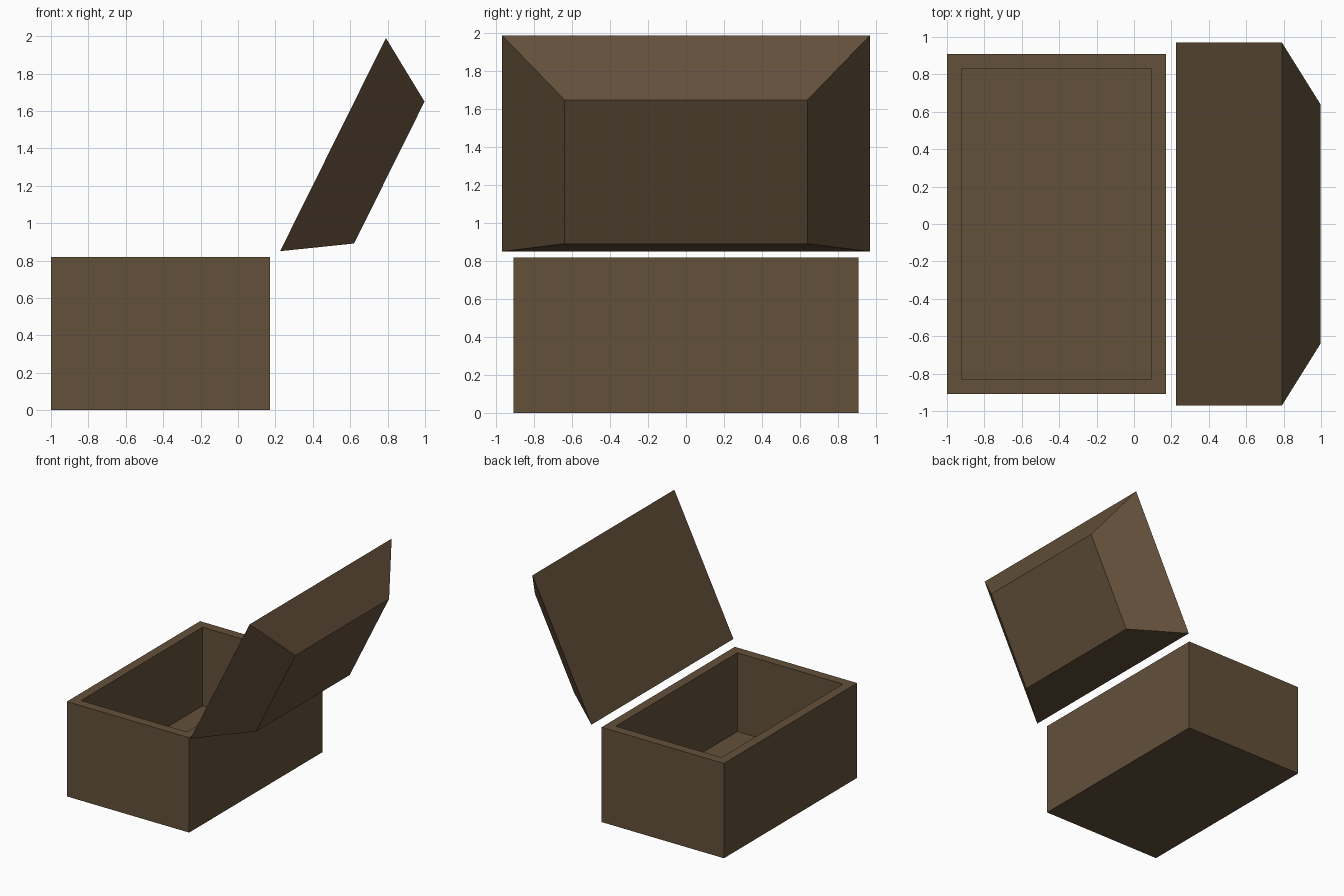
import bpy, bmesh
from math import radians
from mathutils import Matrix, Vector

if "Cube" in bpy.data.objects:
    bpy.data.objects.remove(bpy.data.objects["Cube"])

wood = bpy.data.materials.new("brown_wood")
wood.diffuse_color = (0.125, 0.08, 0.042, 1)
wood.use_nodes = True
wood.node_tree.nodes["Principled BSDF"].inputs["Base Color"].default_value = wood.diffuse_color


def cube(bm, size, centre):
    m = Matrix.Translation(centre) @ Matrix.Diagonal((*size, 1))
    bmesh.ops.create_cube(bm, size=1, matrix=m)


def finish(bm, name):
    bmesh.ops.recalc_face_normals(bm, faces=bm.faces)
    mesh = bpy.data.meshes.new(name)
    bm.to_mesh(mesh)
    bm.free()
    mesh.materials.append(wood)
    obj = bpy.data.objects.new(name, mesh)
    bpy.context.collection.objects.link(obj)
    return obj


# Chest body: a block with its top inset and pushed down to the floor
bm = bmesh.new()
cube(bm, (1.17, 1.82, 0.82), (-0.415, 0, 0.41))
top = max(bm.faces, key=lambda f: f.calc_center_median().z)
bmesh.ops.inset_region(bm, faces=[top], thickness=0.113)
walls = bmesh.ops.extrude_face_region(bm, geom=[top])["geom"]
floor = [v for v in walls if isinstance(v, bmesh.types.BMVert)]
bmesh.ops.translate(bm, verts=floor, vec=(0, 0, -0.68))
old_top = [f for f in bm.faces if f == top]
bmesh.ops.delete(bm, geom=old_top, context='FACES')
finish(bm, "chest_body")

# Lid: a tapered slab, its wide flat face towards the chest opening, swung open
bm = bmesh.new()
cube(bm, (1.272, 1.94, 0.336), (0, 0, -0.168))
for v in bm.verts:
    if v.co.z < -0.2:
        v.co.x *= 0.847 / 1.272
        v.co.y *= 0.64 / 0.97
lid = finish(bm, "lid")
lid.location = Vector((0.508, 0, 1.42))
lid.rotation_euler = (0, radians(-63.6), 0)
